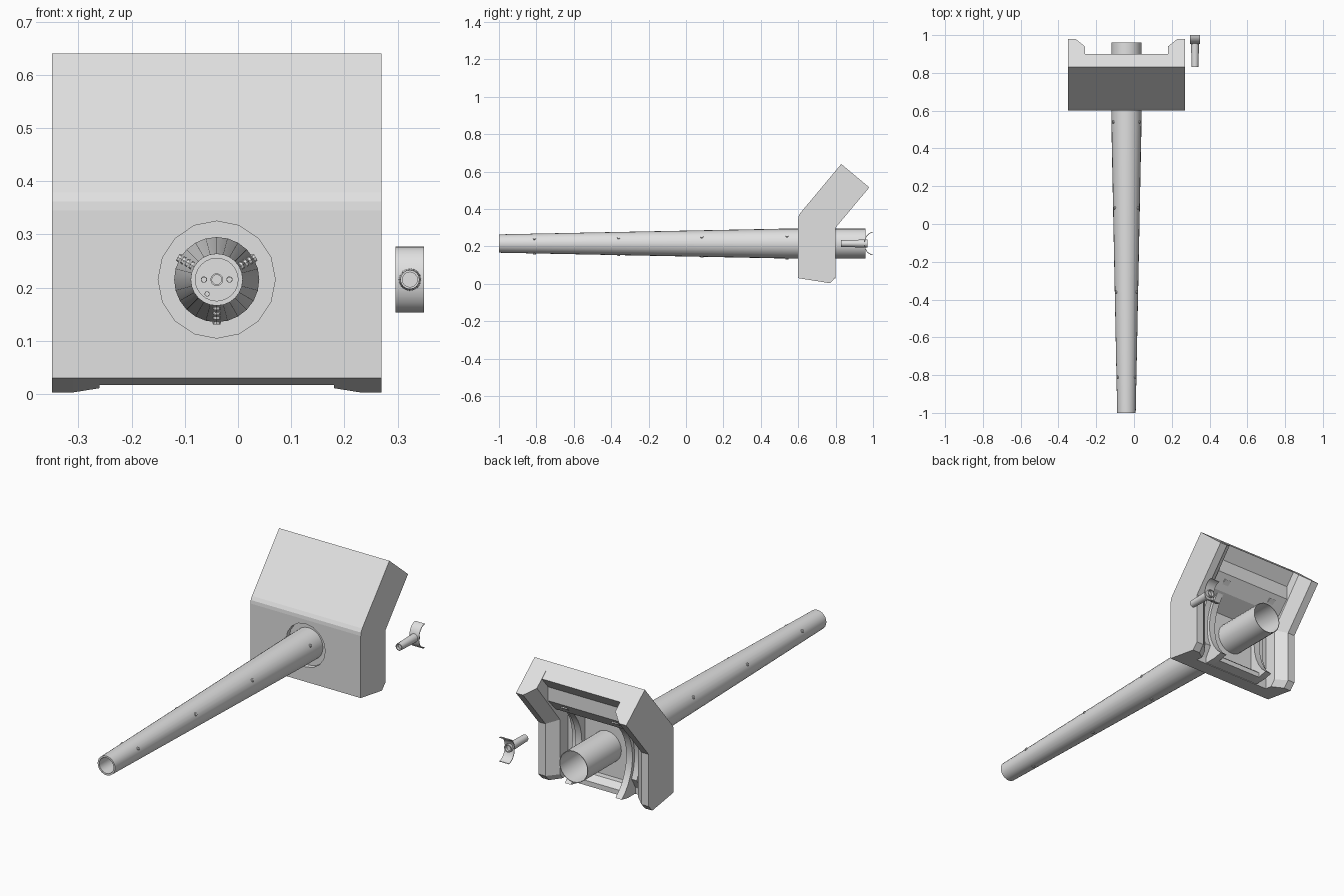
import bpy, bmesh, math
from mathutils import Vector, Matrix

if "Cube" in bpy.data.objects:
    bpy.data.objects.remove(bpy.data.objects["Cube"])

CX, CZ = -0.04, 0.215          # gun axis

grey = bpy.data.materials.new("light grey")
grey.diffuse_color = (0.75, 0.75, 0.75, 1)
grey.use_nodes = True
grey.node_tree.nodes["Principled BSDF"].inputs["Base Color"].default_value = grey.diffuse_color


def finish(name, bm, smooth=False):
    bmesh.ops.recalc_face_normals(bm, faces=bm.faces)
    me = bpy.data.meshes.new(name)
    bm.to_mesh(me)
    bm.free()
    me.materials.append(grey)
    ob = bpy.data.objects.new(name, me)
    bpy.context.collection.objects.link(ob)
    if smooth:
        bpy.ops.object.select_all(action='DESELECT')
        ob.select_set(True)
        bpy.context.view_layer.objects.active = ob
        bpy.ops.object.shade_smooth_by_angle(angle=math.radians(35))
    return ob


def loft(name, sections, smooth=False):
    """Join (x, [(y, z), ...]) sections into a closed solid."""
    bm = bmesh.new()
    rings = [[bm.verts.new((x, y, z)) for y, z in prof] for x, prof in sections]
    for a, b in zip(rings, rings[1:]):
        for i in range(len(a)):
            j = (i + 1) % len(a)
            bm.faces.new((a[i], a[j], b[j], b[i]))
    bm.faces.new(rings[0])
    bm.faces.new(rings[-1])
    return finish(name, bm, smooth)


def lathe(name, profile, cx, cz, n=24, closed=False):
    """Spin (radius, y) points around an axis along y."""
    bm = bmesh.new()
    rings = []
    for r, y in profile:
        if r == 0:
            rings.append([bm.verts.new((cx, y, cz))] * n)
        else:
            rings.append([bm.verts.new((cx + r * math.cos(2 * math.pi * k / n), y,
                                        cz + r * math.sin(2 * math.pi * k / n))) for k in range(n)])
    pairs = list(zip(rings, rings[1:]))
    if closed:
        pairs.append((rings[-1], rings[0]))
    for a, b in pairs:
        for i in range(n):
            j = (i + 1) % n
            vs = list(dict.fromkeys((a[i], a[j], b[j], b[i])))
            if len(vs) > 2:
                bm.faces.new(vs)
    return finish(name, bm, True)


# Front armour plate, bent backwards above the gun
plate = loft("front_plate", [(CX + s * 0.22, [
    (0.60, 0.03), (0.69, 0.017), (0.69, 0.33), (0.90, 0.58), (0.83, 0.64),
    (0.612, 0.379), (0.602, 0.362), (0.60, 0.345)]) for s in (-1, 1)])

# Shallow round recess around the barrel
cutter = lathe("recess_cutter", [(0, 0.55), (0.11, 0.55), (0.11, 0.625), (0, 0.625)], CX, CZ, 16)
cutter.hide_render = True
cutter.hide_viewport = True
cut = plate.modifiers.new("recess", 'BOOLEAN')
cut.object = cutter
cut.operation = 'DIFFERENCE'
cut.solver = 'EXACT'

# Side cheeks with chamfered inner rear edges
front_edge = [(0.83, 0.64), (0.612, 0.379), (0.602, 0.362), (0.60, 0.345), (0.60, 0.03)]
outer = front_edge + [(0.77, 0.003), (0.80, 0.035), (0.80, 0.30), (0.98, 0.515)]
inner = front_edge + [(0.73, 0.011), (0.755, 0.04), (0.755, 0.318), (0.94, 0.548)]
for s, side in ((-1, "left"), (1, "right")):
    loft(side + "_cheek", [(CX + s * 0.31, outer), (CX + s * 0.27, outer), (CX + s * 0.22, inner)])

# Upper rib inside the shield
loft("upper_rib", [(CX + s * 0.22, [
    (0.85, 0.522), (0.85, 0.45), (0.79, 0.385), (0.69, 0.33)]) for s in (-1, 1)])

# Curved cradle rails, concave towards the rear
arc = [(0.96 + 0.245 * math.cos(math.radians(a)), CZ + 0.245 * math.sin(math.radians(a)))
       for a in range(120, 231, 10)]
arc = [(y, max(z, 0.03)) for y, z in arc]
low = arc[-1]
rail = arc + [(low[0] - 0.05, 0.02), (0.685, 0.02), (0.685, 0.33), (0.79, 0.45)]
wide = [(0.96 + 0.262 * math.cos(math.radians(a)), CZ + 0.262 * math.sin(math.radians(a)))
        for a in range(125, 211, 10)]
wide += [(0.685, 0.04), (0.685, 0.33), (0.77, 0.42)]
for s, side in ((-1, "left"), (1, "right")):
    loft(side + "_cradle_rail", [(CX + s * 0.125, rail), (CX + s * 0.16, rail)], True)
    loft(side + "_cradle_step", [(CX + s * 0.16, wide), (CX + s * 0.19, wide)], True)

# Lower cross bar between the rails
loft("lower_cross_bar", [(CX + s * 0.16, [
    (0.685, 0.02), (0.75, 0.02), (0.75, 0.045), (0.72, 0.07), (0.685, 0.07)]) for s in (-1, 1)])

# Tapered barrel tube, open at both ends
lathe("barrel", [(0.049, -1), (0.08, 0.54), (0.08, 0.96), (0.077, 0.96), (0.077, 0.60),
                 (0.040, 0.50), (0.040, -1)], CX, CZ, 24, closed=True)

# Plug inside the bore with a raised ring and two small buttons
lathe("bore_plug", [(0, 0.50), (0.041, 0.50), (0.041, 0.52), (0, 0.52)], CX, CZ)
for i, (dx, dz, r) in enumerate(((0, 0, 0.012), (-0.024, 0, 0.006),
                                 (0.024, 0, 0.006), (-0.018, -0.027, 0.005))):
    lathe("bore_button_%d" % i, [(r, 0.50), (r, 0.49), (r * 0.75, 0.49), (r * 0.75, 0.498),
                                 (0, 0.498)], CX + dx, CZ + dz, 12)

# Barrel studs: three around the tube at four stations
bm = bmesh.new()
for y in (-0.81, -0.36, 0.085, 0.54):
    rad = 0.049 + (y + 1) / 1.54 * 0.031
    for a in (30, 150, 270):
        d = Vector((math.cos(math.radians(a)), 0, math.sin(math.radians(a))))
        pos = Vector((CX, y, CZ)) + d * rad
        rot = d.to_track_quat('Z', 'Y').to_matrix().to_4x4()
        bmesh.ops.create_cone(bm, cap_ends=True, segments=8, radius1=0.009, radius2=0.007,
                              depth=0.009, matrix=Matrix.Translation(pos) @ rot)
finish("barrel_studs", bm)

# Separate small gun with its curved mount plate
GX = 0.323
lathe("small_gun", [(0, 0.845), (0.014, 0.845), (0.014, 0.83), (0.018, 0.83), (0.021, 0.95),
                    (0.021, 0.97), (0.016, 0.97), (0.016, 0.95), (0, 0.95)], GX, CZ, 16)
curve = [(1.0 - 0.048 * math.cos(t * math.pi / 12), CZ + 0.062 * math.sin(t * math.pi / 12))
         for t in range(-6, 7)]
back = [(min(y + 0.003, 1.0), CZ + (z - CZ) * 0.95) for y, z in reversed(curve)]
loft("small_gun_mount", [(GX - 0.027, curve + back), (GX + 0.027, curve + back)], True)
